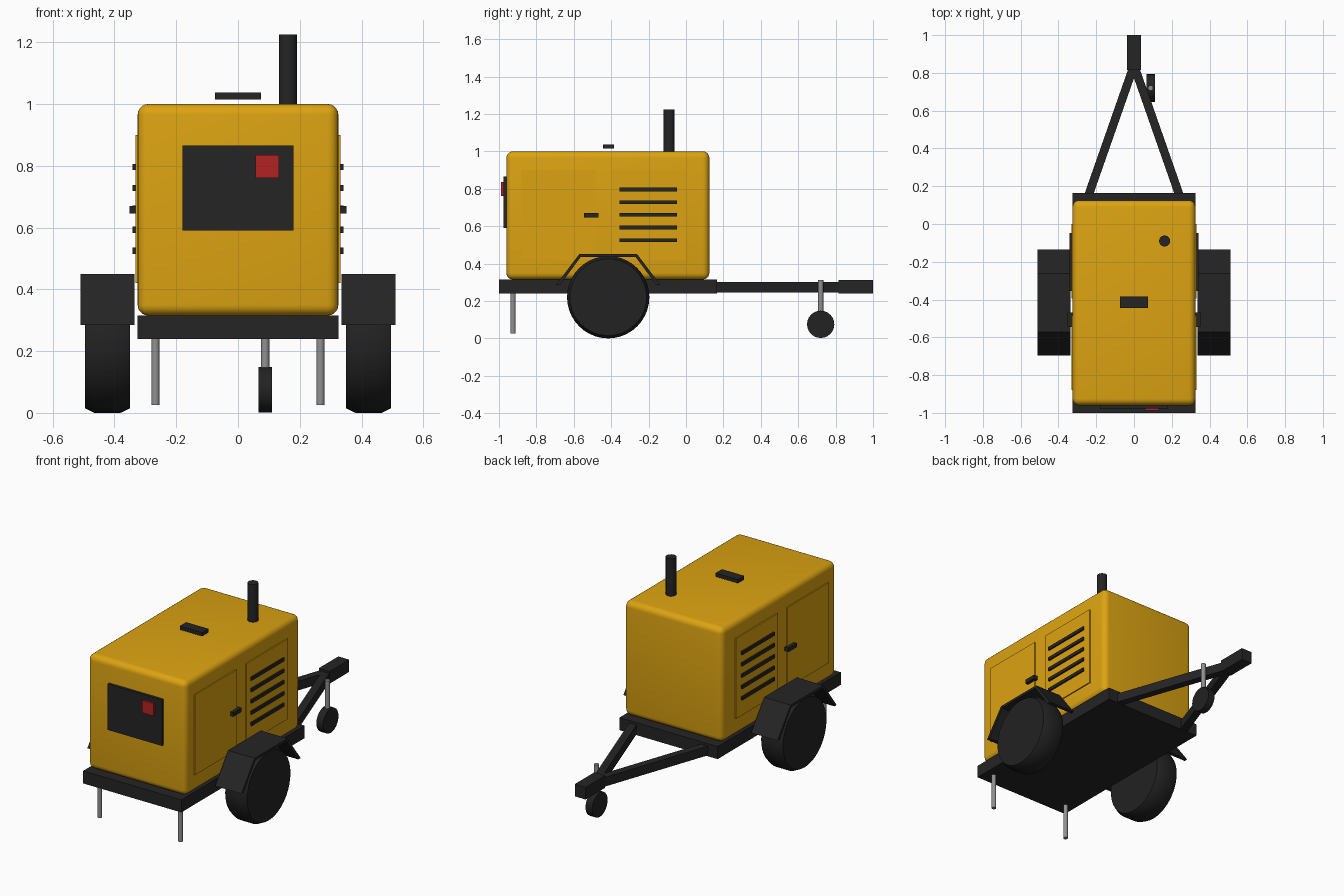
import bpy, bmesh, math
from mathutils import Vector, Matrix

if "Cube" in bpy.data.objects:
    bpy.data.objects.remove(bpy.data.objects["Cube"], do_unlink=True)


def material(name, color):
    m = bpy.data.materials.new(name)
    m.use_nodes = True
    m.diffuse_color = (*color, 1)
    bsdf = next(n for n in m.node_tree.nodes if n.type == "BSDF_PRINCIPLED")
    bsdf.inputs["Base Color"].default_value = (*color, 1)
    return m


yellow = material("yellow paint", (0.72, 0.37, 0.006))
black = material("black metal", (0.018, 0.018, 0.018))
rubber = material("black rubber", (0.016, 0.016, 0.016))
steel = material("grey steel", (0.28, 0.28, 0.28))
red = material("red switch", (0.45, 0.016, 0.016))


def finish(name, bm, mat, smooth=False):
    bmesh.ops.recalc_face_normals(bm, faces=bm.faces)
    mesh = bpy.data.meshes.new(name)
    bm.to_mesh(mesh)
    bm.free()
    mesh.materials.append(mat)
    ob = bpy.data.objects.new(name, mesh)
    bpy.context.collection.objects.link(ob)
    if smooth:
        bpy.ops.object.select_all(action="DESELECT")
        ob.select_set(True)
        bpy.context.view_layer.objects.active = ob
        bpy.ops.object.shade_smooth_by_angle(angle=math.radians(35))
    return ob


def box(name, x, y, z, mat, bevel=0):
    """Box spanning the given (low, high) range on each axis."""
    bm = bmesh.new()
    bmesh.ops.create_cube(bm, size=1)
    for v in bm.verts:
        v.co = [r[0] if c < 0 else r[1] for c, r in zip(v.co, (x, y, z))]
    if bevel:
        bmesh.ops.bevel(bm, geom=bm.edges[:], offset=bevel, segments=5,
                        profile=0.5, affect="EDGES")
    return finish(name, bm, mat, bool(bevel))


def side_box(name, side, x, y, z, mat):
    return box(name, sorted((side * x[0], side * x[1])), y, z, mat)


def lathe(name, profile, center, mat, axis="Z", steps=32):
    """Closed solid turned from (radius, along-axis) points."""
    bm = bmesh.new()
    rings = [[bm.verts.new((r * math.cos(t), r * math.sin(t), h))
              for t in (math.tau * i / steps for i in range(steps))]
             for r, h in profile]
    for a, b in zip(rings, rings[1:]):
        for i in range(steps):
            j = (i + 1) % steps
            bm.faces.new((a[i], a[j], b[j], b[i]))
    bm.faces.new(rings[0])
    bm.faces.new(rings[-1])
    if axis == "X":
        bm.transform(Matrix.Rotation(math.pi / 2, 4, "Y"))
    bm.transform(Matrix.Translation(center))
    return finish(name, bm, mat, True)


def rod(name, x, y, z0, z1, radius, mat, steps=16):
    return lathe(name, [(radius, z0), (radius, z1)], (x, y, 0), mat, steps=steps)


# Chassis and canopy
box("chassis", (-0.325, 0.325), (-1, 0.165), (0.24, 0.315), black)
box("canopy", (-0.325, 0.325), (-0.96, 0.125), (0.315, 1.0), yellow, 0.035)

# Control panel, switch, lifting eye and exhaust
box("control_panel", (-0.18, 0.18), (-0.976, -0.95), (0.59, 0.865), black)
box("stop_switch", (0.057, 0.133), (-0.988, -0.97), (0.76, 0.835), red)
box("lifting_plate", (-0.074, 0.074), (-0.445, -0.385), (1.015, 1.037), black)
rod("exhaust", 0.162, -0.09, 0.99, 1.225, 0.029, black, 24)

# Parts repeated on both sides
FENDER = [(-0.28, 0.285), (-0.155, 0.45), (0.155, 0.45), (0.28, 0.285)]
FENDER_IN = [(0.258, 0.285), (0.147, 0.435), (-0.147, 0.435), (-0.258, 0.285)]
AXLE_Y = -0.416
for side, tag in ((1, "left"), (-1, "right")):
    # Doors with louvers and handle
    side_box(f"front_door_{tag}", side, (0.31, 0.332), (-0.88, -0.485), (0.42, 0.9), yellow)
    side_box(f"rear_door_{tag}", side, (0.31, 0.332), (-0.395, 0.0), (0.42, 0.9), yellow)
    for i in range(5):
        z = 0.525 + 0.0678 * i
        side_box(f"louver_{tag}_{i + 1}", side, (0.32, 0.341), (-0.355, -0.047),
                 (z - 0.01, z + 0.01), black)
    side_box(f"door_handle_{tag}", side, (0.32, 0.352), (-0.545, -0.468),
             (0.646, 0.67), black)

    # Tyre with chamfered shoulders
    lathe(f"wheel_{tag}",
          [(0.2, -0.0725), (0.205, -0.0725), (0.22, -0.042),
           (0.22, 0.042), (0.205, 0.0725), (0.2, 0.0725)],
          (side * 0.4225, AXLE_Y, 0.22), rubber, "X", 40)

    # Folded sheet fender
    bm = bmesh.new()
    ends = [[bm.verts.new((side * x, AXLE_Y + y, z)) for y, z in FENDER + FENDER_IN]
            for x in (0.335, 0.51)]
    n = len(ends[0])
    for i in range(n):
        j = (i + 1) % n
        bm.faces.new((ends[0][i], ends[0][j], ends[1][j], ends[1][i]))
    for ring in ends:
        for i in range(3):
            bm.faces.new((ring[i], ring[i + 1], ring[n - 2 - i], ring[n - 1 - i]))
    finish(f"fender_{tag}", bm, black)

    # Stabiliser leg
    rod(f"stabiliser_leg_{tag}", side * 0.267, -0.925, 0.025, 0.25, 0.013, steel)

    # Angled drawbar beam
    start, end = Vector((side * 0.245, 0.14, 0.273)), Vector((0, 0.84, 0.273))
    span = end - start
    bm = bmesh.new()
    bmesh.ops.create_cube(bm, size=1)
    bm.transform(Matrix.Diagonal((0.045, span.length, 0.055, 1)))
    bm.transform(Matrix.Rotation(math.atan2(-span.x, span.y), 4, "Z"))
    bm.transform(Matrix.Translation((start + end) / 2))
    finish(f"drawbar_{tag}", bm, black)

# Hitch and jockey wheel
box("hitch", (-0.036, 0.036), (0.815, 1.0), (0.24, 0.313), black)
rod("jockey_post", 0.088, 0.72, 0.08, 0.312, 0.014, steel)
lathe("jockey_wheel", [(0.073, -0.022), (0.073, 0.022)], (0.088, 0.72, 0.075),
      rubber, "X", 24)
